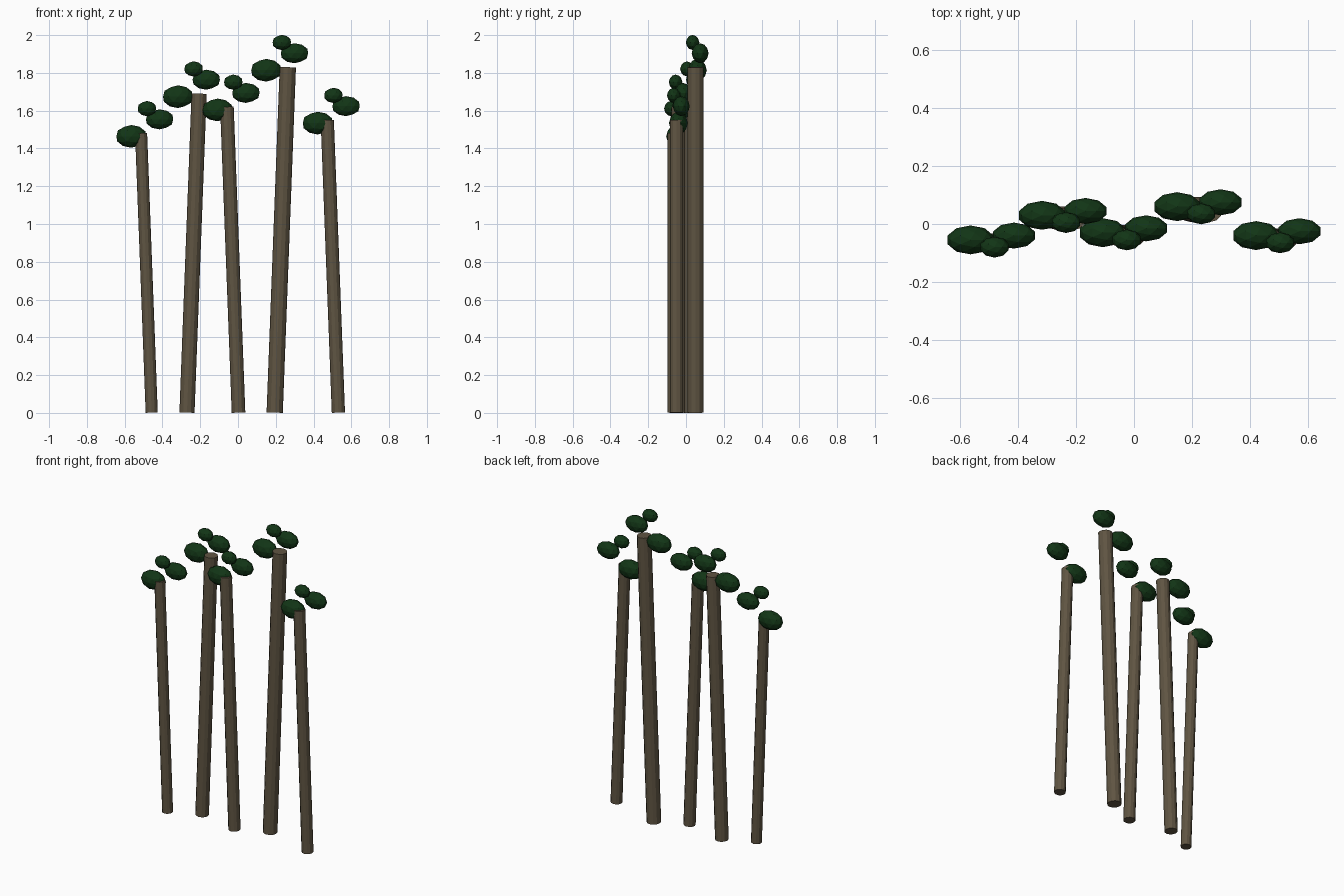
import bpy
import math
from mathutils import Matrix

if "Cube" in bpy.data.objects:
    bpy.data.objects.remove(bpy.data.objects["Cube"])


def material(name, rgb):
    m = bpy.data.materials.new(name)
    m.diffuse_color = (*rgb, 1)
    m.use_nodes = True
    m.node_tree.nodes["Principled BSDF"].inputs["Base Color"].default_value = m.diffuse_color
    return m


bark = material("bark brown", (0.115, 0.09, 0.055))
leaf = material("dark leaf green", (0.006, 0.036, 0.008))

# Trees: middle x, y, height, trunk radius, lean direction
TREES = [
    (-0.485, -0.065, 1.48, 0.032, -1),
    (-0.238, 0.02, 1.69, 0.040, 1),
    (-0.028, -0.04, 1.62, 0.036, -1),
    (0.229, 0.05, 1.83, 0.043, 1),
    (0.502, -0.05, 1.55, 0.035, -1),
]
LEAN = 0.038

# Leaf clumps: offset from the upright tree top, then radii
CLUMPS = [
    ((-0.080, 0.010, -0.016), (0.083, 0.050, 0.060)),
    ((0.070, 0.025, 0.074), (0.076, 0.045, 0.053)),
    ((0.003, -0.015, 0.131), (0.051, 0.036, 0.040)),
]

for n, (x, y, h, r, lean) in enumerate(TREES, 1):
    # Leaning trunk, pivoted at mid height
    bpy.ops.mesh.primitive_cylinder_add(
        vertices=12, radius=r, depth=h, location=(x, y, h / 2 + 0.001),
        rotation=(0, lean * LEAN, 0))
    trunk = bpy.context.object
    trunk.name = f"trunk_{n}"
    trunk.data.materials.append(bark)

    # Three flattened leaf clumps around the top
    for k, (off, size) in enumerate(CLUMPS, 1):
        bpy.ops.mesh.primitive_ico_sphere_add(
            subdivisions=2, radius=1,
            location=(x + off[0], y + off[1], h + off[2]))
        clump = bpy.context.object
        clump.name = f"leaf_clump_{n}_{k}"
        clump.data.transform(Matrix.Diagonal((*size, 1)))
        clump.data.materials.append(leaf)
